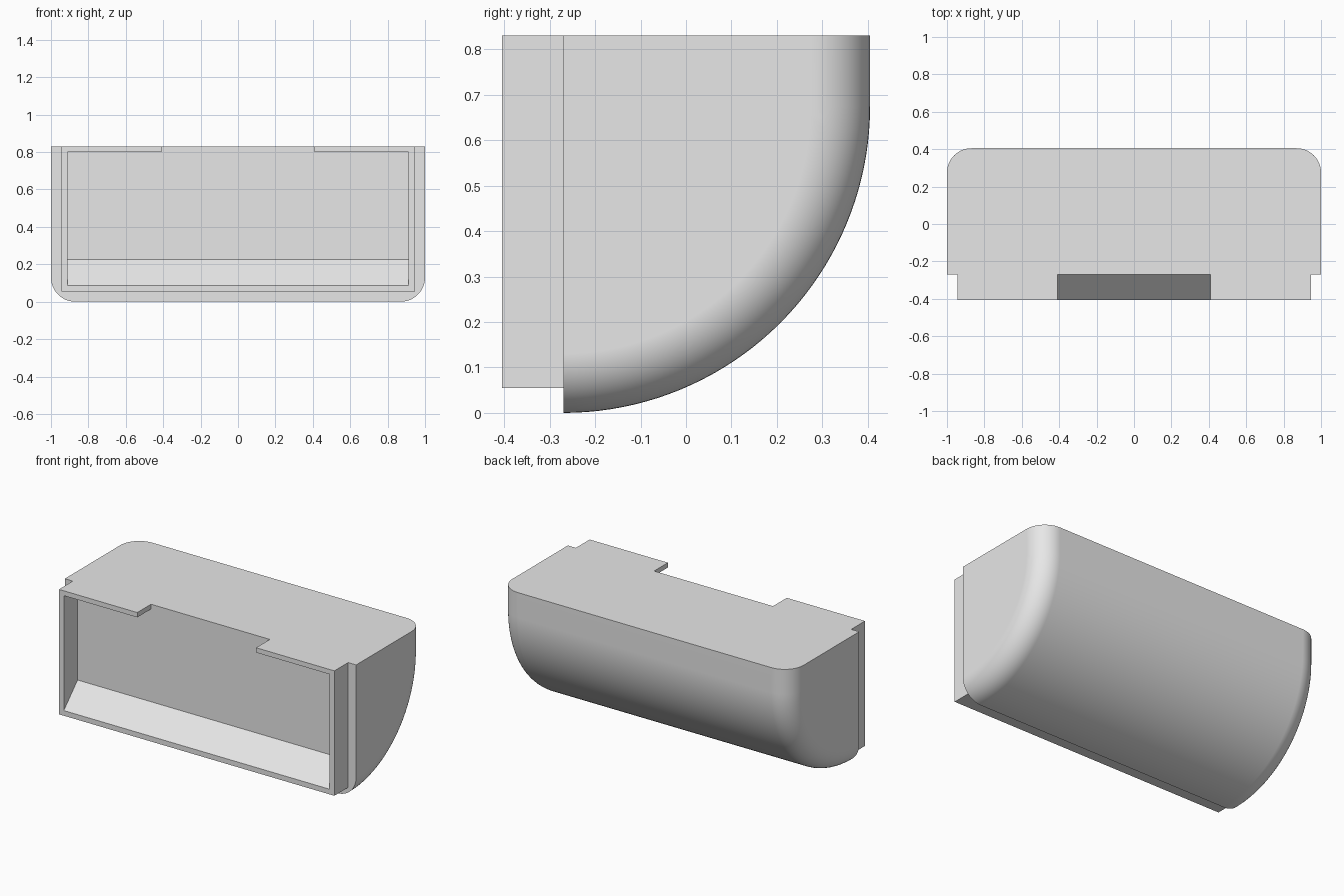
import bpy, bmesh
from math import sin, cos, pi

cube = bpy.data.objects.get("Cube")
if cube:
    bpy.data.objects.remove(cube, do_unlink=True)

TOP = 0.83       # flat top height
BACK = 0.405     # rearmost y
LIP = -0.27      # plane where the shell meets the front frame
R = BACK - LIP   # radius of the quarter-round back
FILLET = 0.13    # rounding of the shell ends

grey = bpy.data.materials.new("light grey")
grey.use_nodes = True
grey.diffuse_color = (0.8, 0.8, 0.8, 1)
grey.node_tree.nodes["Principled BSDF"].inputs["Base Color"].default_value = (0.8, 0.8, 0.8, 1)


def loft(name, sections):
    """Solid through (x, [(y, z), ...]) sections of equal length."""
    bm = bmesh.new()
    rings = [[bm.verts.new((x, y, z)) for y, z in pts] for x, pts in sections]
    n = len(rings[0])
    for a, b in zip(rings, rings[1:]):
        for i in range(n):
            j = (i + 1) % n
            bm.faces.new((a[i], a[j], b[j], b[i]))
    bm.faces.new(rings[0])
    bm.faces.new(rings[-1])
    bmesh.ops.recalc_face_normals(bm, faces=bm.faces)
    bmesh.ops.dissolve_limit(bm, angle_limit=0.002, verts=bm.verts, edges=bm.edges)
    mesh = bpy.data.meshes.new(name)
    bm.to_mesh(mesh)
    bm.free()
    mesh.materials.append(grey)
    obj = bpy.data.objects.new(name, mesh)
    bpy.context.collection.objects.link(obj)
    return obj


def prism(name, half, pts):
    return loft(name, [(-half, pts), (half, pts)])


def rect(y0, y1, z0, z1):
    return [(y0, z0), (y1, z0), (y1, z1), (y0, z1)]


def shell_profile(inset, steps=40):
    r = R - inset
    arc = [(LIP + r * sin(t * pi / 2 / steps), R - r * cos(t * pi / 2 / steps))
           for t in range(steps + 1)]
    return arc + [(BACK - inset, TOP), (LIP, TOP)]


def combine(target, tool, operation):
    mod = target.modifiers.new(operation, "BOOLEAN")
    mod.operation, mod.solver, mod.object = operation, "EXACT", tool
    bpy.context.view_layer.objects.active = target
    bpy.ops.object.modifier_apply(modifier=mod.name)
    bpy.data.objects.remove(tool, do_unlink=True)


# Quarter-round shell with filleted ends
half = []
for k in range(13):
    a = pi / 2 * k / 12
    half.append((1 - FILLET + FILLET * sin(a), shell_profile(FILLET * (1 - cos(a)))))
bin_body = loft("bin_body", [(-x, p) for x, p in reversed(half)] + half)

# Narrower frame standing out of the front
combine(bin_body, prism("front_frame", 0.945, rect(-BACK, LIP + 0.1, 0.055, TOP)), "UNION")

# Shallow front recess with a sloping floor
recess = [(-0.5, 0.087), (-BACK, 0.087), (LIP, 0.225), (LIP, 0.8), (-0.5, 0.8)]
combine(bin_body, prism("recess_cutter", 0.912, recess), "DIFFERENCE")

# Notch through the middle of the top lip
combine(bin_body, prism("notch_cutter", 0.408, rect(-0.5, LIP, 0.7, 0.9)), "DIFFERENCE")

# Smooth rounding, crisp flat edges
bpy.ops.object.select_all(action="DESELECT")
bin_body.select_set(True)
bpy.context.view_layer.objects.active = bin_body
bpy.ops.object.shade_smooth_by_angle(angle=pi / 6)
weighted = bin_body.modifiers.new("flat_panels", "WEIGHTED_NORMAL")
weighted.keep_sharp = True
